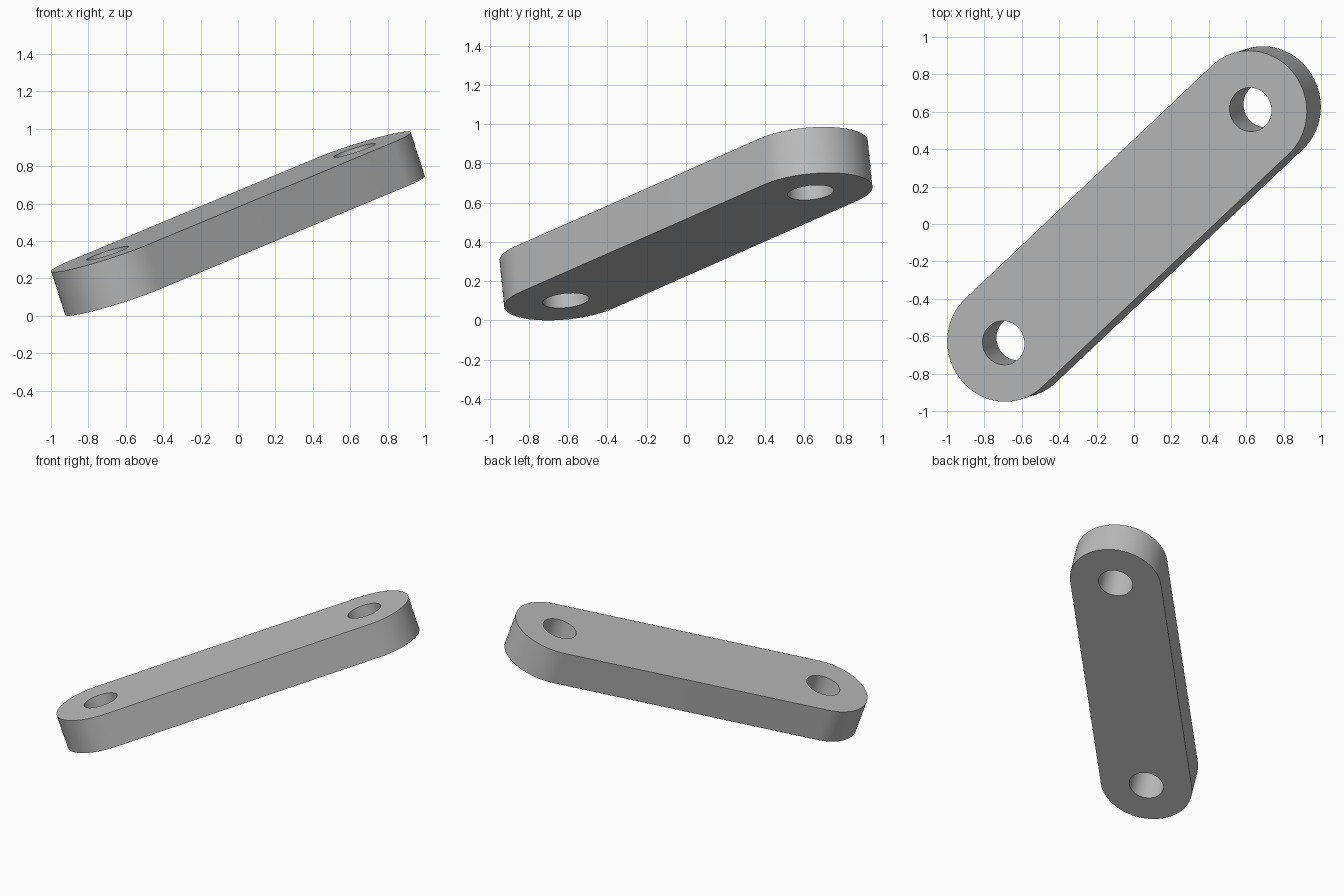
import bpy, bmesh, math
from mathutils import Vector, Matrix

cube = bpy.data.objects.get("Cube")
if cube:
    bpy.data.objects.remove(cube, do_unlink=True)

SPAN, RADIUS, HOLE, THICK = 1.898, 0.316, 0.118, 0.247
STEPS = 48

grey = bpy.data.materials.new("light grey")
grey.use_nodes = True
colour = (0.5, 0.5, 0.5, 1)
grey.diffuse_color = colour
grey.node_tree.nodes["Principled BSDF"].inputs["Base Color"].default_value = colour


def arc(cx, radius, start, sweep, count):
    """Points along an arc in the plate's own plane."""
    angles = [start + sweep * i / STEPS for i in range(count)]
    return [Vector((cx + radius * math.cos(a), radius * math.sin(a), -THICK / 2)) for a in angles]


def add_loop(bm, points):
    verts = [bm.verts.new(p) for p in points]
    return [bm.edges.new((v, verts[i - 1])) for i, v in enumerate(verts)]


# Link outline with round ends, and a pin hole at each end
half = SPAN / 2
outline = (arc(half, RADIUS, -math.pi / 2, math.pi, STEPS + 1)
           + arc(-half, RADIUS, math.pi / 2, math.pi, STEPS + 1))
bm = bmesh.new()
edges = add_loop(bm, outline)
for cx in (-half, half):
    edges += add_loop(bm, arc(cx, HOLE, 0, 2 * math.pi, STEPS))
bmesh.ops.triangle_fill(bm, edges=edges, use_beauty=True, use_dissolve=False)

# Thickness
extruded = bmesh.ops.extrude_face_region(bm, geom=bm.faces[:], use_keep_orig=True)
top = [g for g in extruded["geom"] if isinstance(g, bmesh.types.BMVert)]
bmesh.ops.translate(bm, verts=top, vec=(0, 0, THICK))
bmesh.ops.recalc_face_normals(bm, faces=bm.faces[:])

# Tilt the link along its diagonal
along = Vector((1.32, 1.247, 0.55)).normalized()
normal = Vector((-0.303, -0.096, 0.947))
normal = (normal - along * normal.dot(along)).normalized()
bm.transform(Matrix((along, normal.cross(along), normal)).transposed().to_4x4())

# Stand it on the ground
low = min(v.co.z for v in bm.verts)
bmesh.ops.translate(bm, verts=bm.verts[:], vec=(0, 0, -low))

mesh = bpy.data.meshes.new("link_plate")
bm.to_mesh(mesh)
bm.free()
mesh.materials.append(grey)
link = bpy.data.objects.new("link_plate", mesh)
bpy.context.collection.objects.link(link)

bpy.ops.object.select_all(action="DESELECT")
link.select_set(True)
bpy.context.view_layer.objects.active = link
bpy.ops.object.shade_smooth_by_angle(angle=math.radians(30))
